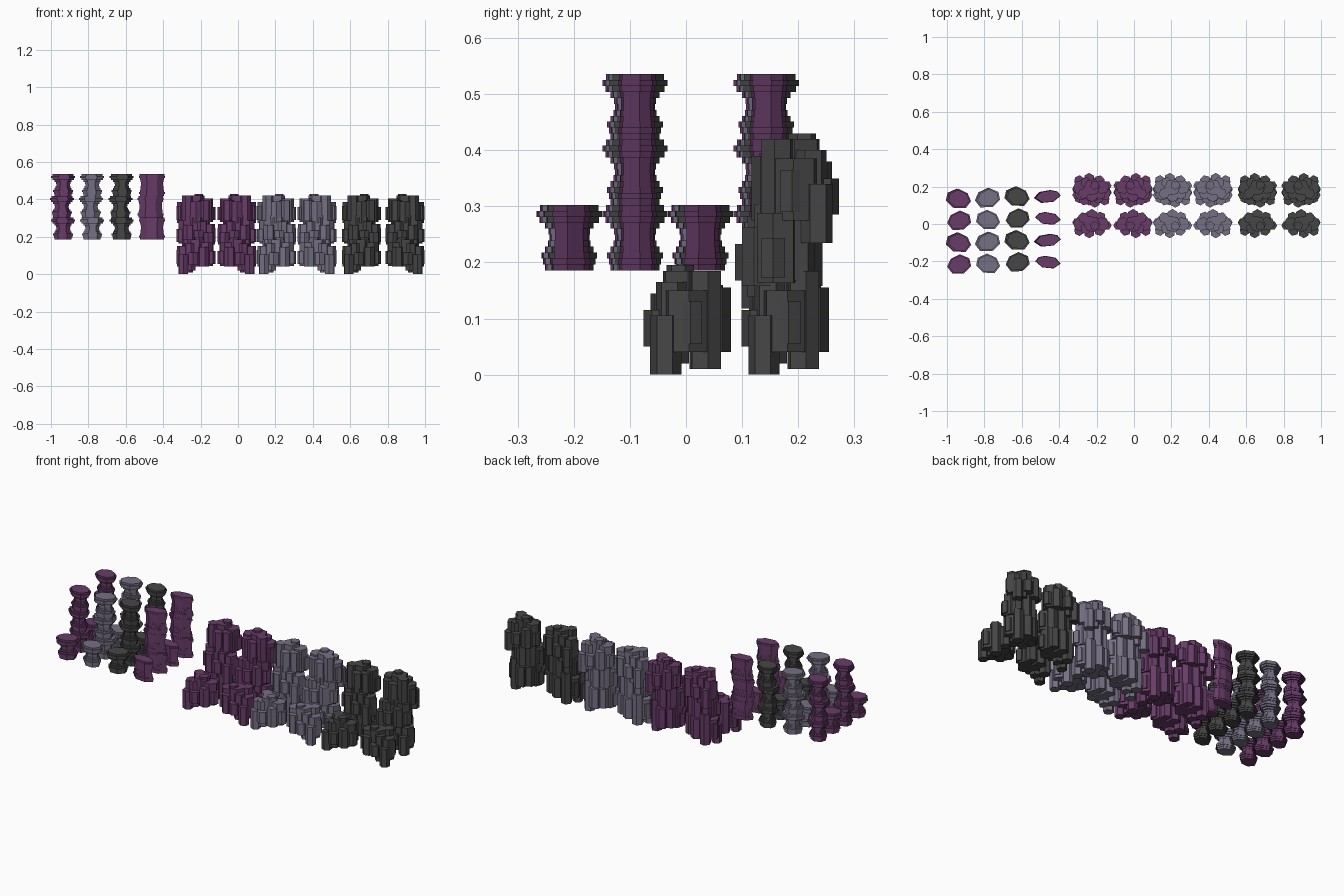
import bpy, bmesh, math

if "Cube" in bpy.data.objects:
    bpy.data.objects.remove(bpy.data.objects["Cube"])


def material(name, rgb):
    m = bpy.data.materials.new(name)
    m.diffuse_color = (*rgb, 1)
    m.use_nodes = True
    m.node_tree.nodes["Principled BSDF"].inputs["Base Color"].default_value = m.diffuse_color
    return m


PURPLE = material("purple stone", (0.138, 0.045, 0.138))
LAVENDER = material("lavender grey stone", (0.181, 0.162, 0.231))
DARK = material("charcoal stone", (0.061, 0.061, 0.061))


def add_prism(bm, rings):
    """Loft a closed solid through rings of equal point count."""
    vs = [[bm.verts.new(p) for p in ring] for ring in rings]
    n = len(vs[0])
    for a, b in zip(vs, vs[1:]):
        for i in range(n):
            j = (i + 1) % n
            bm.faces.new((a[i], a[j], b[j], b[i]))
    bm.faces.new(vs[0][::-1])
    bm.faces.new(vs[-1])


def finish(bm, name, mat):
    bmesh.ops.recalc_face_normals(bm, faces=bm.faces)
    me = bpy.data.meshes.new(name)
    bm.to_mesh(me)
    bm.free()
    me.materials.append(mat)
    bpy.context.collection.objects.link(bpy.data.objects.new(name, me))


# Basalt clusters: hexagonal columns as (x, y, radius, bottom, top, turn)
HEXES = [
    (0.00, 0.00, 0.045, 0.040, 0.185, 5), (-0.015, -0.01, 0.025, 0.05, 0.195, 20),
    (-0.055, 0.00, 0.038, 0.045, 0.170, 12), (0.062, 0.00, 0.040, 0.040, 0.150, 8),
    (0.068, -0.036, 0.028, 0.000, 0.105, 25), (0.015, -0.046, 0.030, 0.050, 0.115, 30),
    (-0.040, -0.034, 0.030, 0.040, 0.145, 15), (0.00, 0.048, 0.032, 0.040, 0.155, 30),
    (0.045, 0.034, 0.030, 0.010, 0.185, 10), (-0.045, 0.036, 0.030, 0.050, 0.160, 22),
    (-0.080, -0.008, 0.025, 0.055, 0.125, 0), (0.081, 0.008, 0.024, 0.055, 0.130, 0),
    (0.032, -0.024, 0.030, 0.020, 0.165, 18),
]
# Stacked sections: (x sign, y sign, y shift, z shift)
SECTIONS = [(1, 1, 0, 0), (-1, 1, -0.012, 0.118), (1, -1, 0.022, 0.235)]


def cluster(name, cx, cy, mirror, count, mat):
    bm = bmesh.new()
    for sx, sy, dy, dz in SECTIONS[:count]:
        for x, y, r, z0, z1, turn in HEXES:
            def ring(z):
                angles = [math.radians(60 * k + turn) for k in range(6)]
                return [(cx + mirror * sx * (x + r * math.cos(a)),
                         cy + dy + sy * (y + r * math.sin(a)), z + dz) for a in angles]
            add_prism(bm, [ring(z0), ring(z1)])
    finish(bm, name, mat)


for label, mat, left, right in (("purple", PURPLE, -0.225, -0.005),
                                ("lavender", LAVENDER, 0.206, 0.422),
                                ("charcoal", DARK, 0.660, 0.893)):
    for side, cx, mirror in (("left", left, -1), ("right", right, 1)):
        cluster(f"{label}_basalt_short_{side}", cx, 0.0, mirror, 1, mat)
        cluster(f"{label}_basalt_tall_{side}", cx, 0.175, mirror, 3, mat)

# Waisted pillars: stepped slab scales from bottom to top of one section
WAISTED = [0.72, 0.78, 0.84, 0.72, 0.62, 0.57, 0.60, 0.72, 0.90, 1.0, 0.88]
STRAIGHT = [0.94, 1.0, 0.93, 0.90, 0.88, 0.86, 0.86, 0.89, 0.94, 1.0, 0.96]
CHUNKY = [(-0.064, -0.012), (-0.025, -0.05), (0.035, -0.052),
          (0.064, -0.015), (0.045, 0.028), (-0.005, 0.052), (-0.055, 0.03)]
LENS = [(-0.069, 0.005), (-0.03, -0.028), (0.03, -0.034),
        (0.069, -0.008), (0.04, 0.024), (-0.015, 0.034), (-0.05, 0.027)]
BASE, STEP = 0.186, 0.1165


def pillar(name, cx, cy, flip, count, outline, scales, mat):
    bm = bmesh.new()
    rings = []
    for s in range(count):
        ox = -0.007 * (s == 1)
        h = STEP / len(scales)
        for i, k in enumerate(scales):
            for z in (i * h, (i + 1) * h):
                rings.append([(cx + ox + flip * k * x, cy + k * y, BASE + s * STEP + z)
                              for x, y in outline])
    add_prism(bm, rings)
    finish(bm, name, mat)


ROWS = [(-0.21, 1, 1), (-0.093, 3, -1), (0.024, 1, 1), (0.141, 3, -1)]
COLUMNS = [("purple", -0.935, -0.004, -1, CHUNKY, WAISTED, PURPLE),
           ("lavender", -0.78, 0.0, 1, CHUNKY, WAISTED, LAVENDER),
           ("charcoal", -0.622, 0.008, -1, CHUNKY, WAISTED, DARK),
           ("flat_purple", -0.46, 0.006, 1, LENS, STRAIGHT, PURPLE)]
for label, cx, dy, flip, outline, scales, mat in COLUMNS:
    for i, (y, count, row_flip) in enumerate(ROWS):
        pillar(f"{label}_pillar_{i + 1}", cx, y + dy, flip * row_flip, count,
               outline, scales, mat)
